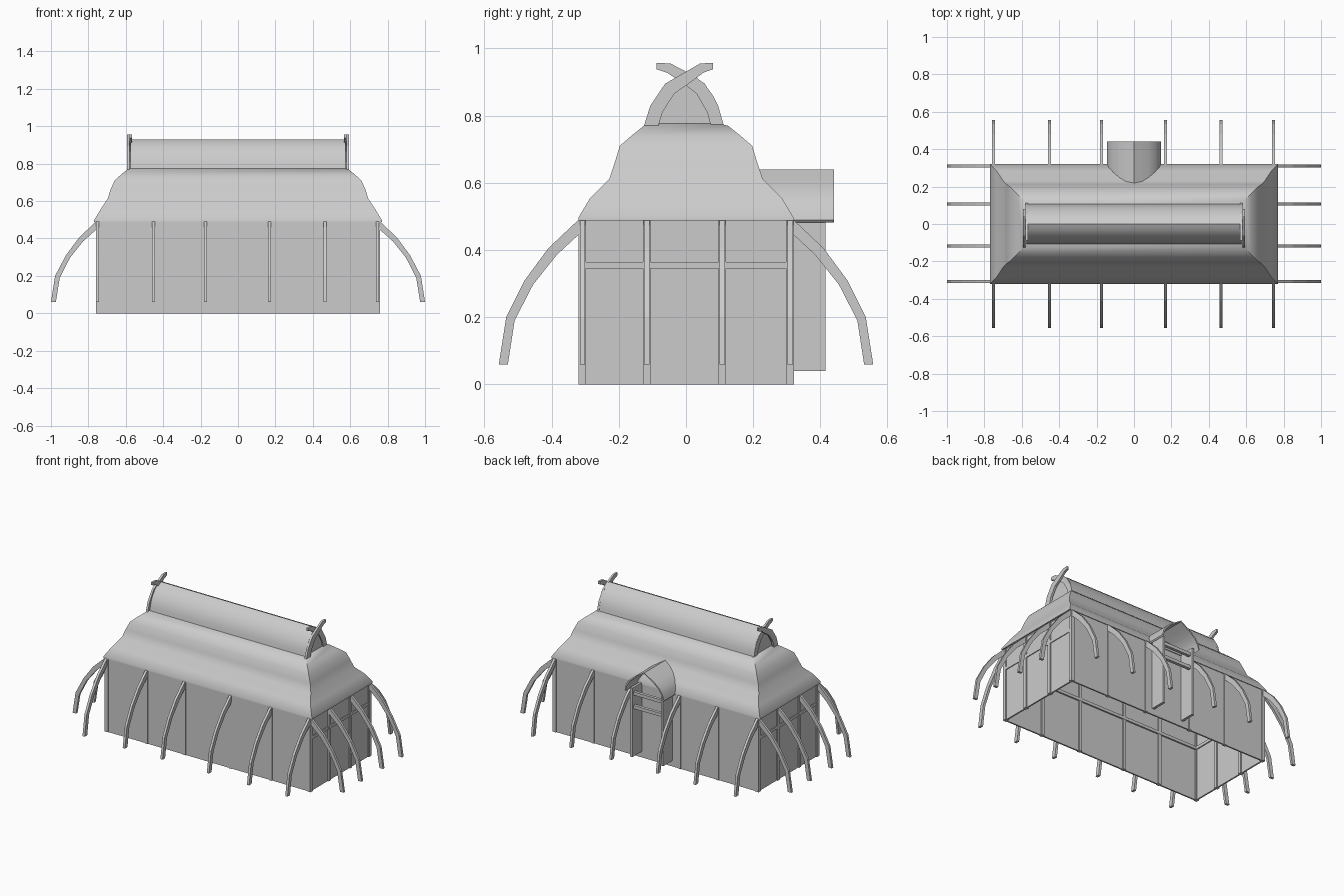
import bpy, bmesh
from mathutils import Vector

if "Cube" in bpy.data.objects:
    bpy.data.objects.remove(bpy.data.objects["Cube"])


def finish(name, bm, angle=None):
    bmesh.ops.recalc_face_normals(bm, faces=bm.faces)
    me = bpy.data.meshes.new(name)
    bm.to_mesh(me)
    bm.free()
    ob = bpy.data.objects.new(name, me)
    bpy.context.collection.objects.link(ob)
    if angle:
        bpy.ops.object.select_all(action='DESELECT')
        ob.select_set(True)
        bpy.context.view_layer.objects.active = ob
        bpy.ops.object.shade_smooth_by_angle(angle=angle)
    return ob


def box(name, x0, x1, y0, y1, z0, z1):
    bm = bmesh.new()
    bmesh.ops.create_cube(bm, size=1)
    for v in bm.verts:
        v.co = Vector(((x0 + x1) / 2 + v.co.x * (x1 - x0),
                       (y0 + y1) / 2 + v.co.y * (y1 - y0),
                       (z0 + z1) / 2 + v.co.z * (z1 - z0)))
    return finish(name, bm)


def strip(name, outer, inner, axis, a, b, angle=None):
    """Extrude the band between two (u, z) lines along an axis from a to b."""
    def co(p, w):
        return (w, p[0], p[1]) if axis == 'x' else (p[0], w, p[1])
    bm = bmesh.new()
    rings = [[bm.verts.new(co(p, w)) for p, w in ((o, a), (i, a), (i, b), (o, b))]
             for o, i in zip(outer, inner)]
    for r, s in zip(rings, rings[1:]):
        for k in range(4):
            n = (k + 1) % 4
            bm.faces.new((r[k], r[n], s[n], s[k]))
    bm.faces.new(rings[0])
    bm.faces.new(rings[-1])
    return finish(name, bm, angle)


def flip(pts):
    return [(-u, z) for u, z in pts]


POST_X = (-.75, -.453, -.175, .168, .464, .747)
POST_Y = (-.308, -.117, .108, .31)

# thin wall panels, open underneath
for s, n in ((-1, "front"), (1, "back")):
    box(n + "_wall", -.76, .76, *sorted((s * .305, s * .315)), 0, .49)
    box(n + "_rail", -.75, .75, *sorted((s * .295, s * .305)), .345, .365)
for s, n in ((-1, "left"), (1, "right")):
    box(n + "_wall", *sorted((s * .742, s * .752)), -.315, .315, 0, .49)
    box(n + "_rail", *sorted((s * .735, s * .757)), -.31, .31, .345, .365)

# wall posts and curved outer struts
side_out = [(.32, .49), (.41, .405), (.48, .31), (.535, .2), (.557, .06)]
side_in = [(.315, .45), (.385, .385), (.455, .297), (.51, .19), (.53, .06)]
end_out = [(.76, .49), (.85, .405), (.92, .31), (.978, .2), (1.0, .06)]
end_in = [(.755, .45), (.828, .385), (.898, .297), (.953, .19), (.974, .06)]
for s in (-1, 1):
    f = flip if s < 0 else list
    for x in POST_X:
        box("side_post", x - .01, x + .01, *sorted((s * .297, s * .32)), 0, .49)
        strip("side_strut", f(side_out), f(side_in), 'x', x - .008, x + .008)
    for y in POST_Y:
        box("end_post", *sorted((s * .735, s * .76)), y - .011, y + .011, 0, .49)
        strip("end_strut", f(end_out), f(end_in), 'y', y - .008, y + .008)

# swelling hipped roof lofted through rectangular rings
bm = bmesh.new()
prev = None
for hx, hy, z in ((.76, .312, .488), (.77, .32, .488), (.77, .32, .497), (.735, .285, .555),
                  (.697, .228, .612), (.682, .212, .66), (.66, .197, .71),
                  (.625, .16, .742), (.59, .125, .77), (.56, .08, .78)):
    ring = [bm.verts.new((sx * hx, sy * hy, z))
            for sx, sy in ((-1, -1), (1, -1), (1, 1), (-1, 1))]
    if prev:
        for k in range(4):
            bm.faces.new((prev[k], prev[(k + 1) % 4], ring[(k + 1) % 4], ring[k]))
    prev = ring
bm.faces.new(prev)
finish("main_roof", bm, .7)

# arched ridge cap with closed gable ends
half = [(.108, .77), (.103, .80), (.095, .83), (.08, .86), (.058, .89), (.03, .915)]
arch = half + [(0, .928)] + flip(half)[::-1]
strip("ridge_cap", arch, [(u * .9, z - .008) for u, z in arch], 'x', -.575, .575, .6)
for s in (-1, 1):
    bm = bmesh.new()
    bm.faces.new([bm.verts.new((s * .572, u, z)) for u, z in arch])
    finish("ridge_gable", bm)

# crossed curved horns at each ridge end
horn_out = [(-.125, .77), (-.106, .83), (-.062, .895), (-.01, .925), (.042, .955), (.08, .957)]
horn_in = [(-.082, .77), (-.07, .81), (-.035, .865), (.012, .898), (.052, .928), (.08, .938)]
for s in (-1, 1):
    strip("ridge_horn", horn_out, horn_in, 'x', s * .579, s * .593)
    back = [(-u * (.9 if z < .9 else 1.1), z) for u, z in horn_out]
    back_in = [(-u * (.9 if z < .9 else 1.1), z) for u, z in horn_in]
    strip("ridge_horn_crossed", back, back_in, 'x', s * .566, s * .579)

# back porch: curved gable roof, side walls and lintel bars
h = [(.145, .49), (.136, .525), (.115, .56), (.08, .59), (.04, .615)]
porch = h + [(0, .64)] + flip(h)[::-1]
strip("porch_roof", porch, [(u * .95, z - .008) for u, z in porch], 'y', .215, .44, .5)
for s in (-1, 1):
    box("porch_side", *sorted((s * .105, s * .122)), .31, .415, .04, .5)
for z in (.36, .45):
    box("porch_bar", -.11, .11, .385, .405, z, z + .022)
